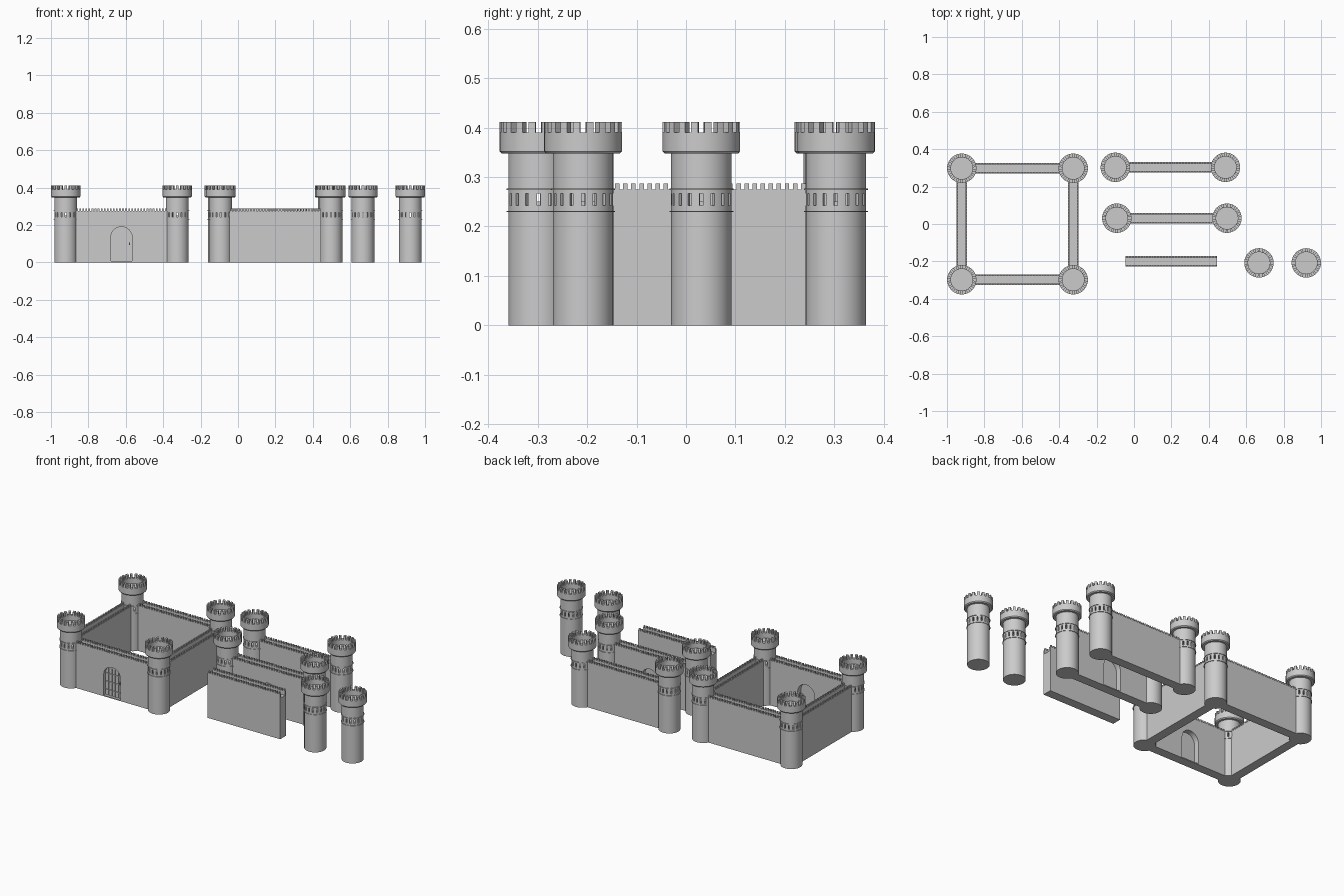
import bpy, bmesh
from math import sin, cos, pi, radians
from mathutils import Matrix, Vector

if "Cube" in bpy.data.objects:
    bpy.data.objects.remove(bpy.data.objects["Cube"])

WALL_T, WALL_TOP, WALK_Z = 0.056, 0.275, 0.25
TOWER_R, CROWN_R, CROWN_IN = 0.061, 0.0785, 0.058


def finish(bm, name, loc=(0, 0, 0), rot=0.0, smooth=False):
    bmesh.ops.recalc_face_normals(bm, faces=bm.faces)
    me = bpy.data.meshes.new(name)
    bm.to_mesh(me)
    bm.free()
    if smooth:
        me.shade_smooth()
        me.set_sharp_from_angle(angle=radians(30))
    return place(me, name, loc, rot)


def place(me, name, loc, rot=0.0):
    ob = bpy.data.objects.new(name, me)
    ob.location = loc
    ob.rotation_euler.z = rot
    bpy.context.collection.objects.link(ob)
    return ob


def box(bm, c, size):
    m = Matrix.Translation(c) @ Matrix.Diagonal((*size, 1))
    bmesh.ops.create_cube(bm, size=1, matrix=m)


def prism(bm, pts, offset):
    """Extrude a closed outline along an offset vector."""
    face = bm.faces.new([bm.verts.new(p) for p in pts])
    ext = bmesh.ops.extrude_face_region(bm, geom=[face], use_keep_orig=True)
    verts = [g for g in ext['geom'] if isinstance(g, bmesh.types.BMVert)]
    bmesh.ops.translate(bm, verts=verts, vec=Vector(offset))


def lathe(bm, profile, steps=72):
    vs = [bm.verts.new((r, 0, z)) for r, z in profile]
    es = [bm.edges.new(p) for p in zip(vs, vs[1:])]
    bmesh.ops.spin(bm, geom=vs + es, cent=(0, 0, 0), axis=(0, 0, 1),
                   angle=2 * pi, steps=steps)
    bmesh.ops.remove_doubles(bm, verts=bm.verts, dist=1e-5)


def arc_blocks(bm, count, fill, r0, r1, z0, z1, n=4):
    """Ring of curved blocks; fill is the solid share of each pitch."""
    pitch = 2 * pi / count
    for i in range(count):
        angs = [(i + 0.5 + fill * (k / n - 0.5)) * pitch for k in range(n + 1)]
        pts = [(r1 * cos(a), r1 * sin(a), z0) for a in angs]
        pts += [(r0 * cos(a), r0 * sin(a), z0) for a in reversed(angs)]
        prism(bm, pts, (0, 0, z1 - z0))


def arch(bm, half_w, z0, top, y0, y1):
    """Round-headed door shape."""
    spring = top - half_w
    pts = [(-half_w, y0, z0), (half_w, y0, z0)]
    pts += [(half_w * cos(pi * k / 20), y0, spring + half_w * sin(pi * k / 20))
            for k in range(21)]
    prism(bm, pts, (0, y1 - y0, 0))
    bmesh.ops.remove_doubles(bm, verts=bm.verts, dist=1e-5)


# Tower: shaft, see-through slot storey, flared crown, battlements
def tower_mesh():
    bm = bmesh.new()
    r, ring = TOWER_R, 0.0645
    arc_blocks(bm, 18, 0.52, CROWN_IN, CROWN_R, 0.39, 0.411)
    arc_blocks(bm, 16, 0.70, 0.052, r, 0.242, 0.267)
    parts = [
        [(0, 0), (r, 0), (r, 0.229), (ring, 0.229), (ring, 0.2315),
         (r, 0.2315), (r, 0.242), (0, 0.242)],
        [(0, 0.267), (r, 0.267), (r, 0.274), (ring, 0.274), (ring, 0.2765),
         (r, 0.2765), (r, 0.347), (0.074, 0.347), (CROWN_R, 0.352),
         (CROWN_R, 0.39), (CROWN_IN, 0.39), (CROWN_IN, 0.36), (0, 0.36)]]
    for p in parts:
        lathe(bm, p)
    ob = finish(bm, "tower", smooth=True)
    me = ob.data
    bpy.data.objects.remove(ob)
    return me


# Gate: arched opening cutter plus planked door
def gate(wall_ob, name, loc):
    bm = bmesh.new()
    arch(bm, 0.057, 0.006, 0.19, -0.06, 0.06)
    cutter = finish(bm, name + "_cutter", loc)
    cutter.hide_render = True
    cutter.hide_viewport = True
    mod = wall_ob.modifiers.new("gate_opening", 'BOOLEAN')
    mod.object = cutter
    mod.operation = 'DIFFERENCE'
    mod.solver = 'EXACT'

    bm = bmesh.new()
    arch(bm, 0.057, 0.006, 0.19, -0.012, -0.004)
    finish(bm, name + "_door", loc)
    bm = bmesh.new()
    for x in (-0.034, -0.0115, 0.0115, 0.034):
        box(bm, (x, -0.014, 0.09), (0.003, 0.005, 0.165))
    for z in (0.04, 0.09, 0.14):
        box(bm, (0, -0.0145, z), (0.108, 0.005, 0.004))
    box(bm, (0.044, -0.017, 0.1), (0.005, 0.008, 0.012))
    finish(bm, name + "_door_straps", loc)


# Curtain wall: trough-shaped section with small merlons on both parapets
def wall(name, centre, length, rot=0.0, has_gate=False):
    h, t, x0 = WALL_T / 2, 0.009, -length / 2
    loc = (*centre, 0)
    bm = bmesh.new()
    section = [(-h, 0), (h, 0), (h, WALL_TOP), (h - t, WALL_TOP), (h - t, WALK_Z),
               (t - h, WALK_Z), (t - h, WALL_TOP), (-h, WALL_TOP)]
    prism(bm, [(x0, y, z) for y, z in section], (length, 0, 0))
    ob = finish(bm, name, loc, rot)
    bm = bmesh.new()
    n = round(length / 0.0165)
    for i in range(n):
        for s in (-1, 1):
            box(bm, (x0 + (i + 0.5) * length / n, s * (h - t / 2), WALL_TOP + 0.006),
                (0.55 * length / n, t, 0.012))
    finish(bm, name + "_merlons", loc, rot)
    if has_gate:
        gate(ob, name, loc)


# Main castle, two tower-and-wall sections, and two loose towers
towers = [(x, y) for x in (-0.921, -0.325) for y in (-0.298, 0.298)]
towers += [(-0.1, 0.303), (0.489, 0.303), (-0.092, 0.031), (0.497, 0.031),
           (0.668, -0.208), (0.921, -0.208)]
mesh = tower_mesh()
for i, (x, y) in enumerate(towers):
    place(mesh, f"tower_{i + 1}", (x, y, 0))

wall("front_wall", (-0.623, -0.298), 0.49, has_gate=True)
wall("back_wall", (-0.623, 0.298), 0.49)
wall("left_wall", (-0.921, 0), 0.49, pi / 2)
wall("right_wall", (-0.325, 0), 0.49, pi / 2)
wall("plain_section_wall", (0.1945, 0.303), 0.483)
wall("gate_section_wall", (0.2025, 0.031), 0.483, has_gate=True)
wall("loose_wall", (0.2, -0.2), 0.49)
